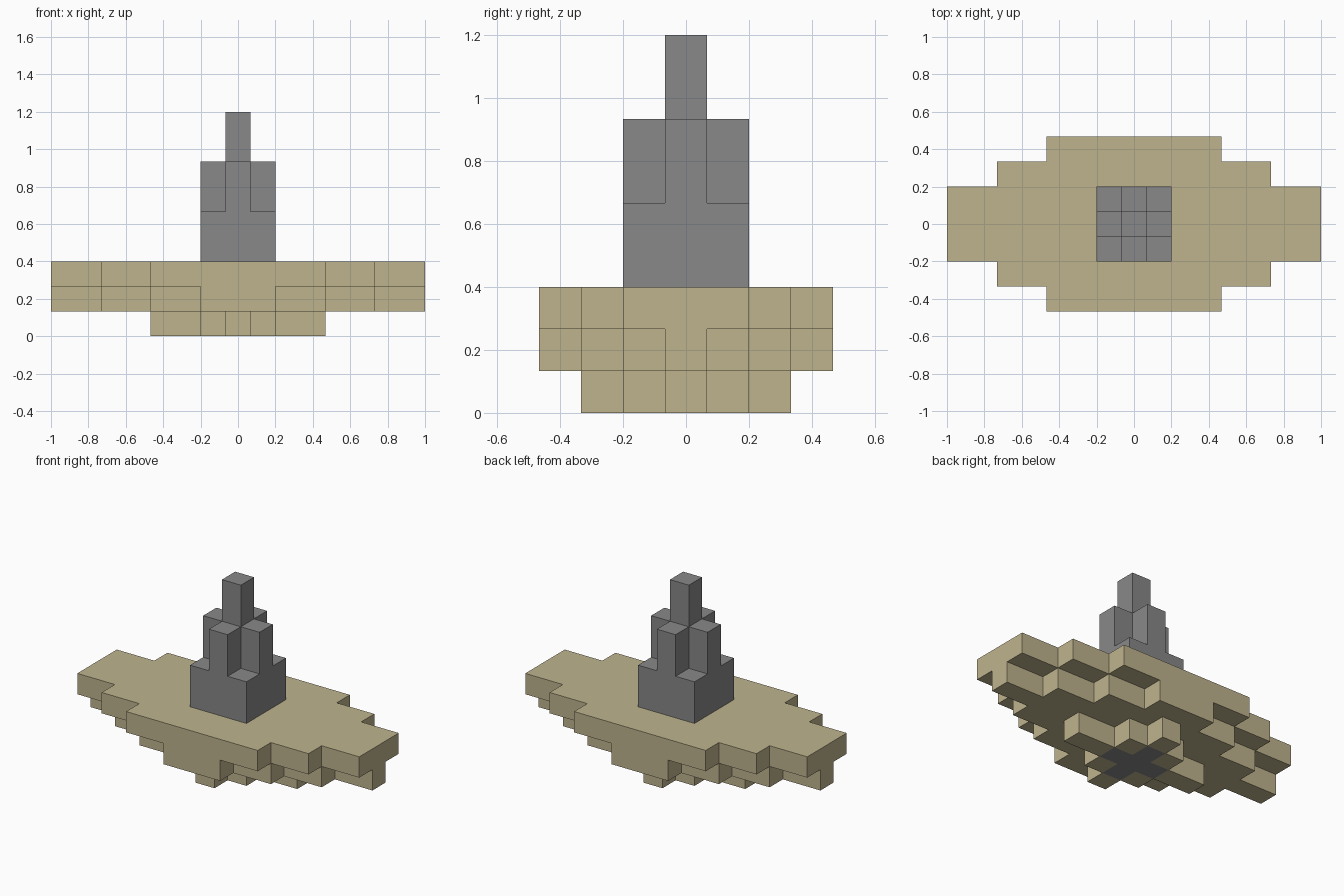
import bpy
import bmesh

UNIT = 2 / 15  # edge of one block

default = bpy.data.objects.get("Cube")
if default:
    bpy.data.objects.remove(default, do_unlink=True)


def make_material(name, color):
    mat = bpy.data.materials.new(name)
    mat.use_nodes = True
    mat.diffuse_color = color
    mat.node_tree.nodes["Principled BSDF"].inputs["Base Color"].default_value = color
    return mat


SAND = make_material("sand", (0.521, 0.456, 0.270, 1))
STONE = make_material("grey stone", (0.246, 0.246, 0.246, 1))


def stepped_outline(corners):
    """Mirror a staircase of outer corners (+x, +y quarter) into a full loop."""
    quarter = []
    for k, (x, y) in enumerate(corners):
        if k:
            quarter.append((x, corners[k - 1][1]))  # inner corner of the step
        quarter.append((x, y))
    half = quarter + [(-x, y) for x, y in reversed(quarter)]
    return half + [(-x, -y) for x, y in half]


def add_prism(bm, outline, bottom, top, offset=(0, 0)):
    verts = [bm.verts.new(((x + offset[0]) * UNIT, (y + offset[1]) * UNIT, bottom * UNIT))
             for x, y in outline]
    base = bm.faces.new(verts)
    result = bmesh.ops.extrude_face_region(bm, geom=[base], use_keep_orig=True)
    lifted = [v for v in result["geom"] if isinstance(v, bmesh.types.BMVert)]
    bmesh.ops.translate(bm, vec=(0, 0, (top - bottom) * UNIT), verts=lifted)


def finish(bm, name, mat):
    bmesh.ops.recalc_face_normals(bm, faces=bm.faces)
    mesh = bpy.data.meshes.new(name)
    bm.to_mesh(mesh)
    bm.free()
    mesh.materials.append(mat)
    obj = bpy.data.objects.new(name, mesh)
    bpy.context.collection.objects.link(obj)


def tier(name, corners, bottom, top, mat):
    bm = bmesh.new()
    add_prism(bm, stepped_outline(corners), bottom, top)
    finish(bm, name, mat)


# Stepped base
tier("base_deck", [(7.5, 1.5), (5.5, 2.5), (3.5, 3.5)], 2, 3, SAND)
tier("base_underside", [(7.5, 0.5), (5.5, 1.5), (3.5, 2.5), (1.5, 3.5)], 1, 2, SAND)

# Bottom blocks surrounding the stone core
block = stepped_outline([(0.5, 0.5)])
long_block = stepped_outline([(1, 0.5)])
bm = bmesh.new()
for sx in (-1, 1):
    add_prism(bm, long_block, 0, 1, (2.5 * sx, 0))
    add_prism(bm, block, 0, 1, (0, 2 * sx))
    for sy in (-1, 1):
        add_prism(bm, block, 0, 1, (sx, sy))
finish(bm, "base_feet", SAND)

# Stone core and tower
CROSS = [(1.5, 0.5), (0.5, 1.5)]
tier("stone_core", CROSS, 0, 1, STONE)
tier("tower_base", [(1.5, 1.5)], 3, 5, STONE)
tier("tower_cross", CROSS, 5, 7, STONE)
tier("tower_spire", [(0.5, 0.5)], 7, 9, STONE)
